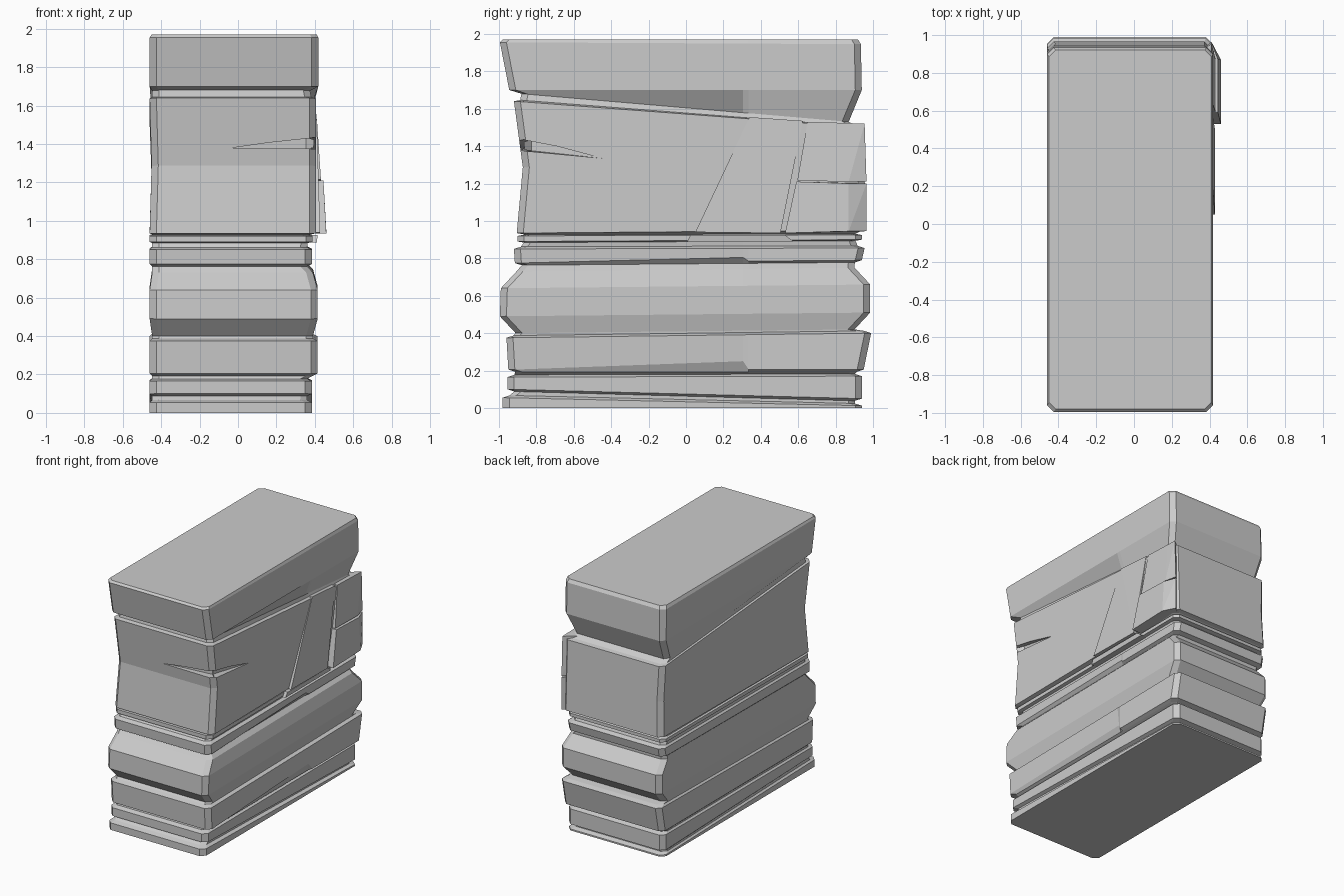
import bpy, bmesh

if "Cube" in bpy.data.objects:
    bpy.data.objects.remove(bpy.data.objects["Cube"])


def add_object(name, bm):
    bmesh.ops.recalc_face_normals(bm, faces=bm.faces)
    mesh = bpy.data.meshes.new(name)
    bm.to_mesh(mesh)
    bm.free()
    ob = bpy.data.objects.new(name, mesh)
    bpy.context.collection.objects.link(ob)
    return ob


def hull(name, points):
    bm = bmesh.new()
    bmesh.ops.convex_hull(bm, input=[bm.verts.new(p) for p in points])
    loose = [v for v in bm.verts if not v.link_faces]
    bmesh.ops.delete(bm, geom=loose, context='VERTS')
    return add_object(name, bm)


def ring(bm, z, y, x, left=-.46, lift=0):
    """Chamfered outline tilted from front to back, with a break in the right side."""
    (zf, zb), (yf, yb), c = z, y, .035
    outline = [(left + c, yf), (x - c, yf), (x, yf + c), (x - lift / 3, .305), (x, .335),
               (x, yb - c), (x - c, yb), (left + c, yb), (left, yb - c), (left, yf + c)]
    verts = []
    for i, (px, py) in enumerate(outline):
        pz = zf + (zb - zf) * (py - yf) / (yb - yf)
        verts.append(bm.verts.new((px, py, pz + (lift if i == 3 else 0))))
    return verts


def layer(bm, low, high, y_low, y_high, x, soft=.012, lift=0, waist=0, undercut=True):
    """One stratum: inset groove, bottom edge, optional waist, top edge, inset groove."""
    dy = .03 + .6 * soft

    def groove(z, y, s):
        return ring(bm, [v + s for v in z], (y[0] + dy, y[1] - dy), x - .025, -.447)
    rings = [groove(low, y_low, -soft)] if undercut else []
    rings.append(ring(bm, low, y_low, x, lift=lift))
    if waist:
        z, y = [[(a + b) / 2 for a, b in zip(*p)] for p in ((low, high), (y_low, y_high))]
        rings.append(ring(bm, z, (y[0] + waist, y[1]), x, -.45))
    rings.append(ring(bm, high, y_high, x))
    rings.append(groove(high, y_high, soft))
    return rings


# layered rock body: heights and depths are (front, back) pairs
bm = bmesh.new()
loops = layer(bm, (0, 0), (.055, .012), (-.98, .94), (-.98, .94), .385, undercut=False)
loops += layer(bm, (.10, .05), (.165, .17), (-.955, .94), (-.955, .94), .385)
loops += layer(bm, (.205, .205), (.375, .40), (-.95, .95), (-.96, .99), .414, lift=.045)
loops += layer(bm, (.49, .51), (.64, .66), (-.995, .985), (-.99, .985), .415, soft=.09)
loops += layer(bm, (.775, .79), (.85, .855), (-.915, .94), (-.92, .955), .385, lift=.02)
loops += layer(bm, (.89, .90), (.92, .925), (-.9, .94), (-.9, .94), .388, soft=.006)
loops += layer(bm, (.935, .95), (1.64, 1.5), (-.905, .965), (-.92, .945), .407,
               soft=.006, waist=.04)
loops.append(ring(bm, (1.68, 1.53), (-.88, .87), .375, -.447))
loops += layer(bm, (1.7, 1.7), (1.955, 1.945), (-.945, .94), (-.995, .935), .418,
               undercut=False)[:-1]
loops.append(ring(bm, (1.97, 1.97), (-.98, .92), .41, -.45))
for lo, hi in zip(loops, loops[1:]):
    for i in range(len(lo)):
        j = (i + 1) % len(lo)
        bm.faces.new((lo[i], lo[j], hi[j], hi[i]))
bm.faces.new(loops[0][::-1])
bm.faces.new(loops[-1])
body = add_object("rock_body", bm)

# wedge crack around the front right corner
corner = [(x, y, z) for x, y in ((.355, -.825), (.5, -.97)) for z in (1.375, 1.435)]
for name, tips in (("front_crack", [(-.03, -.875, 1.38), (-.03, -.95, 1.38)]),
                   ("side_crack", [(.405, -.45, 1.335), (.5, -.45, 1.335)])):
    cutter = hull(name + "_cutter", corner + tips)
    cutter.hide_render = True
    cutter.hide_set(True)
    mod = body.modifiers.new(name, 'BOOLEAN')
    mod.operation = 'DIFFERENCE'
    mod.solver = 'EXACT'
    mod.object = cutter


# split plates on the right side: (x at foot, x at head), foot and head as (y, y, z, z)
def plate(name, xs, foot, head):
    pts = []
    for x, (y0, y1, z0, z1) in zip(xs, (foot, head)):
        for y, z in ((y0, z0), (y1, z1)):
            pts += [(x, y, z), (.3, y, z)]
    return pts if name is None else hull(name, pts)


plate("middle_plate", (.428, .409), (.05, .505, .94, .935), (.34, .625, 1.555, 1.535))
plate("middle_plate_foot", (.41, .415), (.005, .575, .888, .89), (.025, .53, .925, .925))
for name, xs, foot, head in (
        ("back_plate_lower", (.46, .445), (.53, .87, .935, .945), (.59, .87, 1.21, 1.2)),
        ("back_plate_upper", (.432, .411), (.595, .87, 1.215, 1.21), (.65, .87, 1.53, 1.52))):
    # the rear end of each plate tapers round the corner
    rear = [(.41, .965 - .01 * (p[3] > 1.22), p[3]) for p in (foot, head)]
    hull(name, plate(None, xs, foot, head) + rear)
